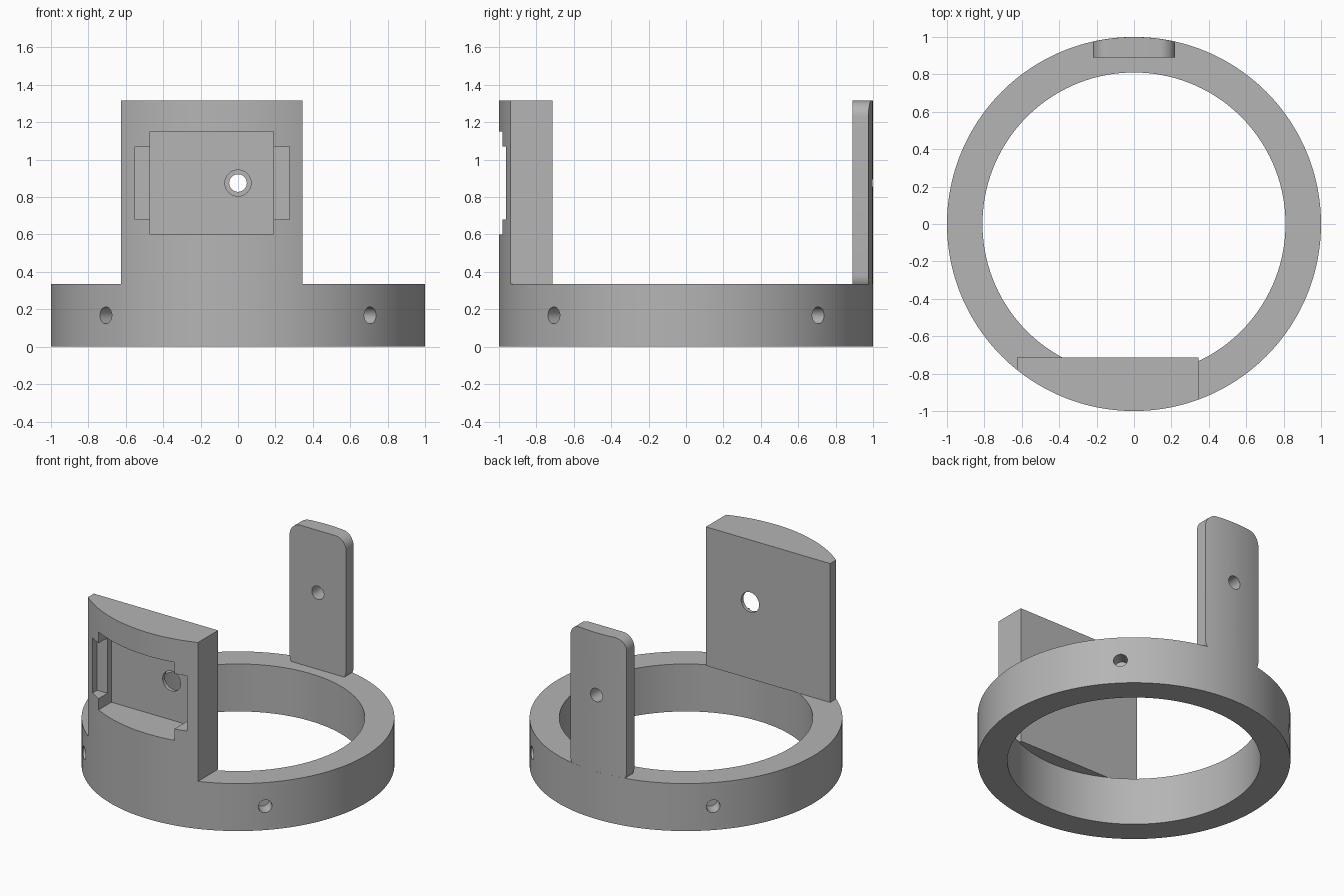
import bpy
import bmesh
from math import radians, pi
from mathutils import Matrix, Vector

default = bpy.data.objects.get("Cube")
if default:
    bpy.data.objects.remove(default, do_unlink=True)

RING_TOP = 0.335
TOP = 1.315
HOLE_Z = 0.875

grey = bpy.data.materials.new("plain grey")
grey.use_nodes = True
COLOUR = (0.46, 0.46, 0.46, 1)
grey.diffuse_color = COLOUR
grey.node_tree.nodes["Principled BSDF"].inputs["Base Color"].default_value = COLOUR


def make(name, bm):
    """Turn a bmesh into a grey object."""
    bmesh.ops.recalc_face_normals(bm, faces=bm.faces)
    mesh = bpy.data.meshes.new(name)
    bm.to_mesh(mesh)
    bm.free()
    mesh.materials.append(grey)
    obj = bpy.data.objects.new(name, mesh)
    bpy.context.collection.objects.link(obj)
    return obj


def box(name, low, high, corner=0):
    """Box between two corners; the edges along y can be rounded."""
    low, high = Vector(low), Vector(high)
    bm = bmesh.new()
    size = Matrix.Diagonal((high - low).to_4d())
    bmesh.ops.create_cube(bm, size=1, matrix=Matrix.Translation((low + high) / 2) @ size)
    if corner:
        along_y = [e for e in bm.edges
                   if abs(e.verts[0].co.y - e.verts[1].co.y) > 0.01]
        bmesh.ops.bevel(bm, geom=along_y, offset=corner, segments=12,
                        profile=0.5, affect='EDGES')
    return make(name, bm)


def cylinder(name, start, end, radius, sides):
    """Cylinder running from start to end."""
    start, end = Vector(start), Vector(end)
    axis = end - start
    turn = axis.to_track_quat('Z', 'Y').to_matrix().to_4x4()
    bm = bmesh.new()
    bmesh.ops.create_cone(bm, cap_ends=True, segments=sides, radius1=radius,
                          radius2=radius, depth=axis.length,
                          matrix=Matrix.Translation((start + end) / 2) @ turn)
    return make(name, bm)


def combine(obj, tool, operation):
    """Apply a boolean and discard the tool."""
    tool.hide_render = True
    mod = obj.modifiers.new("shape", 'BOOLEAN')
    mod.operation = operation
    mod.solver = 'EXACT'
    mod.object = tool
    bpy.context.view_layer.objects.active = obj
    bpy.ops.object.modifier_apply(modifier=mod.name)
    bpy.data.objects.remove(tool, do_unlink=True)


def envelope(radius=1):
    return cylinder("envelope", (0, 0, -0.5), (0, 0, 2), radius, 192)


# Base ring with four blind holes on the diagonals
ring = cylinder("base_ring", (0, 0, 0), (0, 0, RING_TOP), 1, 192)
combine(ring, envelope(0.81), 'DIFFERENCE')
for i in range(4):
    out = Matrix.Rotation(pi / 4 + i * pi / 2, 3, 'Z') @ Vector((1, 0, 0))
    lift = Vector((0, 0, RING_TOP / 2))
    combine(ring, cylinder("side_hole", out * 0.9 + lift, out * 1.1 + lift, 0.045, 32),
            'DIFFERENCE')

# Front block: flat inside, round outside, with a stepped pocket and a hole
block = box("front_block", (-0.625, -1.2, RING_TOP), (0.345, -0.715, TOP))
combine(block, envelope(), 'INTERSECT')
combine(block, box("pocket", (-0.47, -1.2, 0.6), (0.19, -0.74, 1.15)), 'DIFFERENCE')
combine(block, box("pocket_ears", (-0.55, -1.2, 0.68), (0.275, -0.785, 1.07)), 'DIFFERENCE')
combine(block, cylinder("front_hole", (0, -1.2, HOLE_Z), (0, -0.6, HOLE_Z), 0.07, 48),
        'DIFFERENCE')

# Rear tab: rounded plate sunk a little into the ring, with a smaller hole
tab = box("rear_tab", (-0.22, 0.89, 0.295), (0.22, 1.2, TOP), corner=0.085)
combine(tab, envelope(0.9995), 'INTERSECT')
combine(tab, cylinder("rear_hole", (0, 0.7, HOLE_Z), (0, 1.2, HOLE_Z), 0.047, 48),
        'DIFFERENCE')

# Smooth the curved faces and keep the edges sharp
bpy.ops.object.select_all(action='DESELECT')
for obj in (ring, block, tab):
    obj.select_set(True)
bpy.context.view_layer.objects.active = ring
bpy.ops.object.shade_smooth_by_angle(angle=radians(30))
